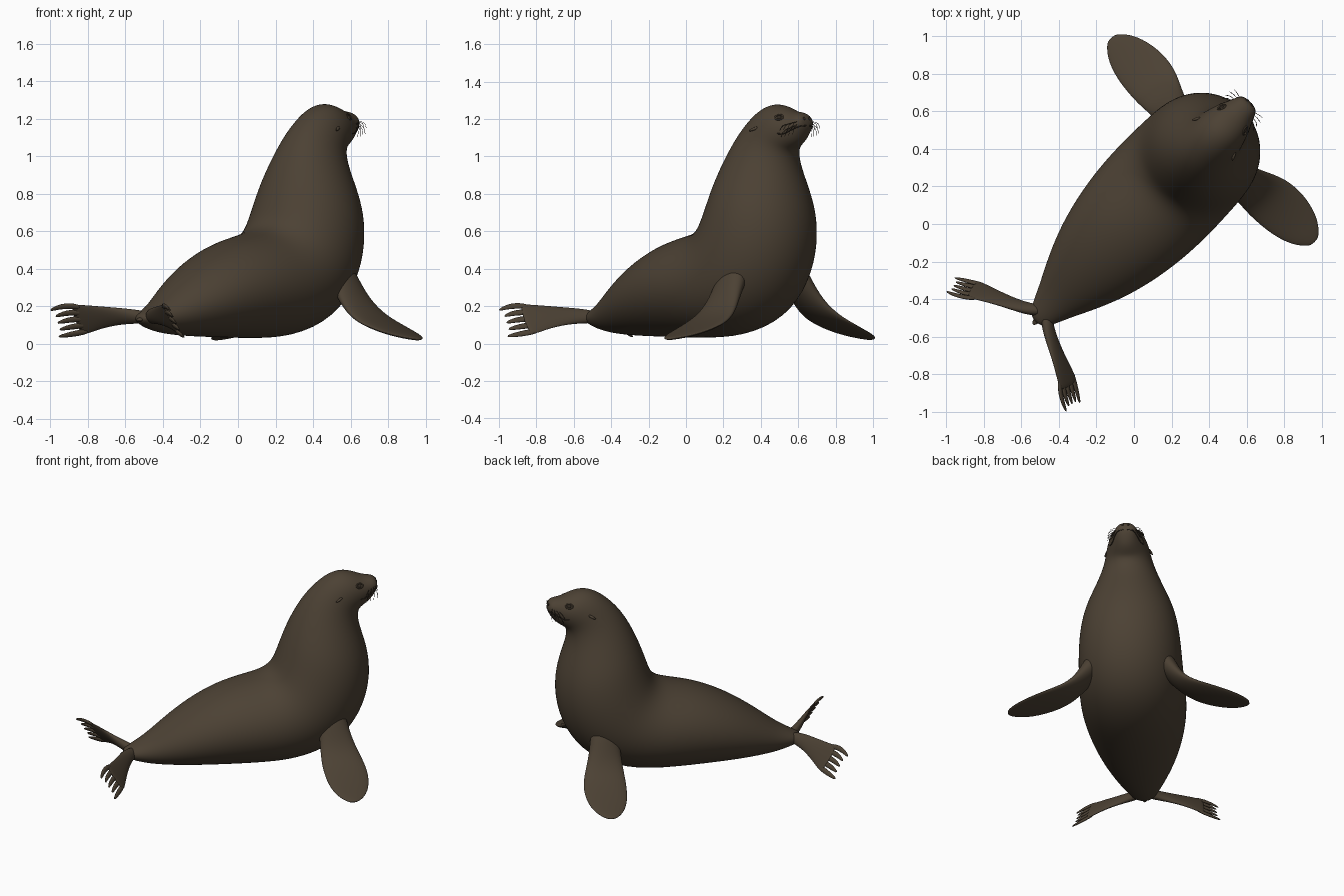
import bpy, bmesh, math
from mathutils import Vector

cube = bpy.data.objects.get("Cube")
if cube:
    bpy.data.objects.remove(cube, do_unlink=True)

R = math.sqrt(0.5)


def direction(u, v, z):
    return Vector(((u - v) * R, (u + v) * R, z))


def place(u, v, z):
    """Forward, leftward, up -> world, facing along the diagonal with a slight lean left."""
    return direction(u, v + .012 * (u + 1), z)


def material(name, rgb):
    m = bpy.data.materials.new(name)
    m.use_nodes = True
    m.diffuse_color = (*rgb, 1)
    shader = m.node_tree.nodes["Principled BSDF"]
    shader.inputs["Base Color"].default_value = (*rgb, 1)
    shader.inputs["Roughness"].default_value = 0.8
    return m


FUR = material("brown_fur", (0.072, 0.053, 0.034))
DARK = material("dark_brown", (0.03, 0.022, 0.015))


def loft(name, rings, sides=16, levels=2):
    """Skin elliptical rings given as (centre, axis, axis)."""
    bm = bmesh.new()
    loops = []
    for c, a, b in rings:
        angles = [math.tau * i / sides for i in range(sides)]
        loops.append([bm.verts.new(c + a * math.cos(t) + b * math.sin(t)) for t in angles])
    for p, q in zip(loops, loops[1:]):
        for i in range(sides):
            j = (i + 1) % sides
            bm.faces.new((p[i], p[j], q[j], q[i]))
    bm.faces.new(loops[0])
    bm.faces.new(loops[-1])
    bmesh.ops.recalc_face_normals(bm, faces=bm.faces)
    for f in bm.faces:
        f.smooth = True
    me = bpy.data.meshes.new(name)
    bm.to_mesh(me)
    bm.free()
    me.materials.append(FUR)
    ob = bpy.data.objects.new(name, me)
    bpy.context.collection.objects.link(ob)
    sub = ob.modifiers.new("smooth", 'SUBSURF')
    sub.levels = sub.render_levels = levels
    return ob


def tube(name, pts, radius, mat):
    cu = bpy.data.curves.new(name, 'CURVE')
    cu.dimensions = '3D'
    cu.bevel_depth = radius
    cu.bevel_resolution = 1
    sp = cu.splines.new('BEZIER')
    sp.bezier_points.add(len(pts) - 1)
    for bp, p in zip(sp.bezier_points, pts):
        bp.co = p
        bp.handle_left_type = bp.handle_right_type = 'AUTO'
    cu.materials.append(mat)
    ob = bpy.data.objects.new(name, cu)
    bpy.context.collection.objects.link(ob)


def ball(name, loc, radius):
    bpy.ops.mesh.primitive_uv_sphere_add(segments=16, ring_count=10, radius=radius, location=loc)
    ob = bpy.context.object
    ob.name = name
    ob.data.materials.append(DARK)
    bpy.ops.object.shade_smooth()


# Body, neck and head: back (u, z), belly (u, z), half width
STATIONS = [
    (-.74, .155, -.74, .12, .04), (-.68, .185, -.69, .09, .078),
    (-.58, .24, -.60, .065, .118), (-.46, .335, -.5, .05, .175),
    (-.29, .452, -.33, .04, .25), (-.1, .542, -.12, .035, .303),
    (.06, .58, .12, .03, .33), (.17, .605, .36, .035, .335),
    (.225, .655, .60, .11, .33), (.25, .72, .76, .27, .325),
    (.27, .78, .84, .48, .312), (.295, .85, .845, .67, .285),
    (.33, .94, .812, .81, .24), (.38, 1.04, .775, .925, .192),
    (.435, 1.125, .77, .995, .16), (.50, 1.195, .782, 1.03, .143),
    (.575, 1.255, .80, 1.045, .132), (.66, 1.285, .824, 1.06, .116),
    (.74, 1.268, .85, 1.08, .094), (.80, 1.24, .87, 1.105, .077),
    (.86, 1.237, .888, 1.135, .064), (.893, 1.215, .9, 1.165, .038),
]
rings = []
for bu, bz, fu, fz, w in STATIONS:
    centre = place((bu + fu) / 2, 0, (bz + fz) / 2)
    rings.append((centre, direction(0, w, 0) * 1.015, direction(bu - fu, 0, bz - fz) * 0.505))
body = loft("body", rings, 24)

bpy.context.view_layer.update()
skin = body.evaluated_get(bpy.context.evaluated_depsgraph_get())


def snap(u, v, z):
    """Nearest point and normal on the skin."""
    _, p, n, _ = skin.closest_point_on_mesh(place(u, v, z))
    return p.copy(), n.copy()


# Front flipper: centre u, v, z, half chord, half thickness
FRONT = [
    (.57, .20, .41, .085, .07), (.572, .27, .30, .098, .058),
    (.588, .335, .205, .116, .042), (.602, .41, .143, .136, .03),
    (.61, .49, .106, .141, .024), (.613, .57, .077, .135, .02),
    (.614, .65, .053, .115, .016), (.614, .71, .038, .085, .013),
    (.614, .752, .028, .048, .009), (.612, .768, .024, .022, .006),
]
# Hind toes run from the sole to a fan of tips
TOP_TIP, LOW_TIP = Vector((-.962, .455, .178)), Vector((-.88, .475, .038))
CHORD = Vector((-.53, -.12, .84))
SOLE = [(-.66, .0, .14, .035, .035), (-.72, .075, .148, .045, .03),
        (-.765, .17, .148, .058, .02), (-.805, .26, .142, .076, .014),
        (-.838, .33, .132, .096, .011), (-.858, .37, .128, .1, .008)]

for s, side in ((1, "left"), (-1, "right")):
    # Front flipper, steep at the shoulder and flat at the tip
    blade = []
    for i, (u, v, z, c, t) in enumerate(FRONT):
        tilt = math.radians(min(35 + 10 * i, 80))
        blade.append((place(u, s * v, z), direction(c, 0, 0),
                      direction(0, s * t * math.cos(tilt), t * math.sin(tilt))))
    loft(f"{side}_front_flipper", blade)

    # Hind flipper sole
    chord = direction(CHORD.x, s * CHORD.y, CHORD.z)
    flat = direction(-.75, s * -.35, -.5)
    loft(f"{side}_hind_flipper",
         [(place(u, s * v, z), chord * c, flat * t) for u, v, z, c, t in SOLE], 12)

    # Five toes
    for i in range(5):
        k = i / 4
        start = Vector((-.83, .315, .133)) + CHORD * (k - .5) * .15
        tip = LOW_TIP.lerp(TOP_TIP, k)
        tip -= (tip - start) * (.1 if i in (1, 2, 3) else 0)
        arch = CHORD * (.02 * k)
        toe = []
        for f, r in ((0, .017), (.4, .02), (.75, .015), (1, .007)):
            p = start.lerp(tip, f) + arch * math.sin(math.pi * f)
            toe.append((place(p.x, s * p.y, p.z), chord * r, flat * r * .55))
        loft(f"{side}_toe", toe, 8, 1)

    # Eye with lid rim
    p, n = snap(.775, s * .10, 1.218)
    ball(f"{side}_eye", p - n * .01, .016)
    across = n.cross(Vector((0, 0, 1))).normalized()
    up = across.cross(n)
    rim = [p + n * .001 + across * .023 * math.cos(t) + up * .015 * math.sin(t)
           for t in (math.tau * i / 8 for i in range(9))]
    tube(f"{side}_eyelid", rim, .0045, FUR)

    # Small rolled ear pointing back and down
    p, n = snap(.645, s * .16, 1.16)
    ear = []
    for f, r in ((-.01, .007), (.01, .010), (.025, .008), (.037, .003)):
        ear.append((p + n * f * .5 + direction(-f, 0, -f * .6),
                    direction(0, r, 0), direction(-.5 * r, 0, .85 * r)))
    loft(f"{side}_ear", ear, 8, 1)

    # Mouth line and nostril
    mouth = [snap(u, s * v, z)[0] for u, v, z in
             ((.9, .01, 1.165), (.885, .05, 1.16), (.85, .08, 1.14), (.81, .1, 1.12), (.775, .11, 1.122))]
    tube(f"{side}_mouth_line", mouth, .0035, DARK)
    p, n = snap(.91, s * .022, 1.21)
    ball(f"{side}_nostril", p - n * .003, .008)

    # Whiskers drooping from the muzzle
    for i in range(8):
        row, col = i % 2, i // 2
        p, n = snap(.885 - .018 * col, s * .075, 1.17 + .02 * row - .006 * col)
        out = direction(.1 - .15 * col, s * .5, -.45 + .25 * row).normalized()
        tube(f"{side}_whisker", [p, p + out * .028 + n * .006, p + out * .052 + Vector((0, 0, -.018))],
             .0012, DARK)

# Short tail between the hind flippers
loft("tail", [(place(u, 0, z), direction(0, r, 0), direction(0, 0, r * .6))
              for u, z, r in ((-.68, .14, .035), (-.72, .135, .025), (-.745, .128, .015), (-.76, .124, .006))], 10)
